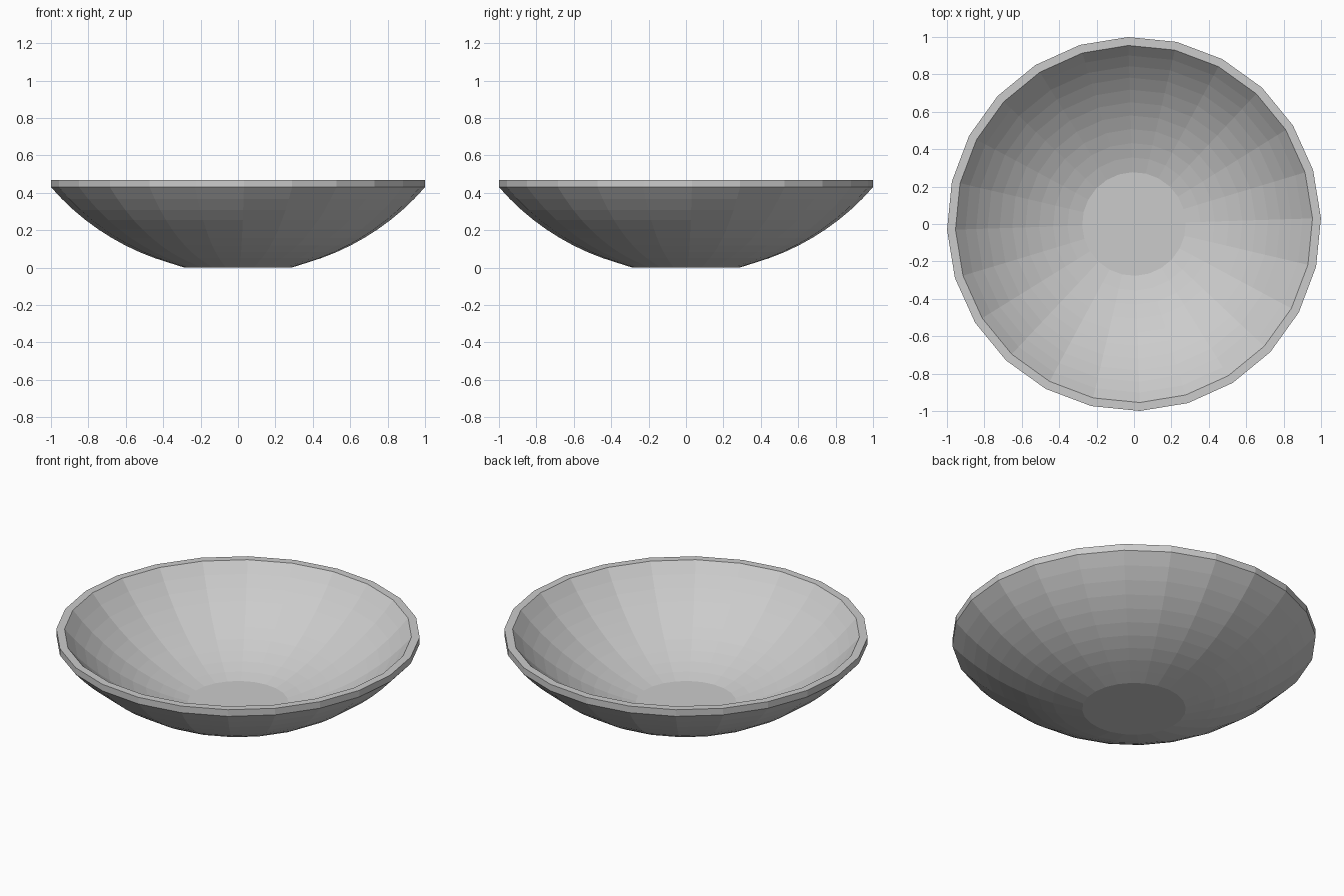
import bpy, bmesh, math

if "Cube" in bpy.data.objects:
    bpy.data.objects.remove(bpy.data.objects["Cube"])

SIDES = 24
OFFSET = math.radians(1.8)
RINGS = 10

def arc(r0, z0, r1, z1, n):
    # arc of a sphere centred on the z axis through two profile points
    c = (r1**2 + z1**2 - r0**2 - z0**2) / (2 * (z1 - z0))
    rad = math.hypot(r0, c - z0)
    a0, a1 = math.asin(r0 / rad), math.asin(r1 / rad)
    return [(rad * math.sin(a0 + (a1 - a0) * i / n),
             c - rad * math.cos(a0 + (a1 - a0) * i / n)) for i in range(n + 1)]

# outer wall with upright lip, then inner wall back down to the floor
profile = arc(0.285, 0.005, 1.0, 0.43, RINGS)
profile += arc(0.277, 0.05, 0.955, 0.47, RINGS)[::-1]
profile.insert(RINGS + 1, (1.0, 0.47))

bm = bmesh.new()
rings = []
for r, z in profile:
    rings.append([bm.verts.new((r * math.cos(OFFSET + 2 * math.pi * k / SIDES),
                                r * math.sin(OFFSET + 2 * math.pi * k / SIDES), z))
                  for k in range(SIDES)])
for a, b in zip(rings, rings[1:]):
    for k in range(SIDES):
        j = (k + 1) % SIDES
        bm.faces.new((a[k], a[j], b[j], b[k]))

# foot and floor discs
bm.faces.new(rings[0][::-1])
bm.faces.new(rings[-1])
for v in rings[0]:
    v.co.z = 0.0
bmesh.ops.recalc_face_normals(bm, faces=bm.faces)

mesh = bpy.data.meshes.new("bowl")
bm.to_mesh(mesh)
bm.free()
bowl = bpy.data.objects.new("bowl", mesh)
bpy.context.collection.objects.link(bowl)
